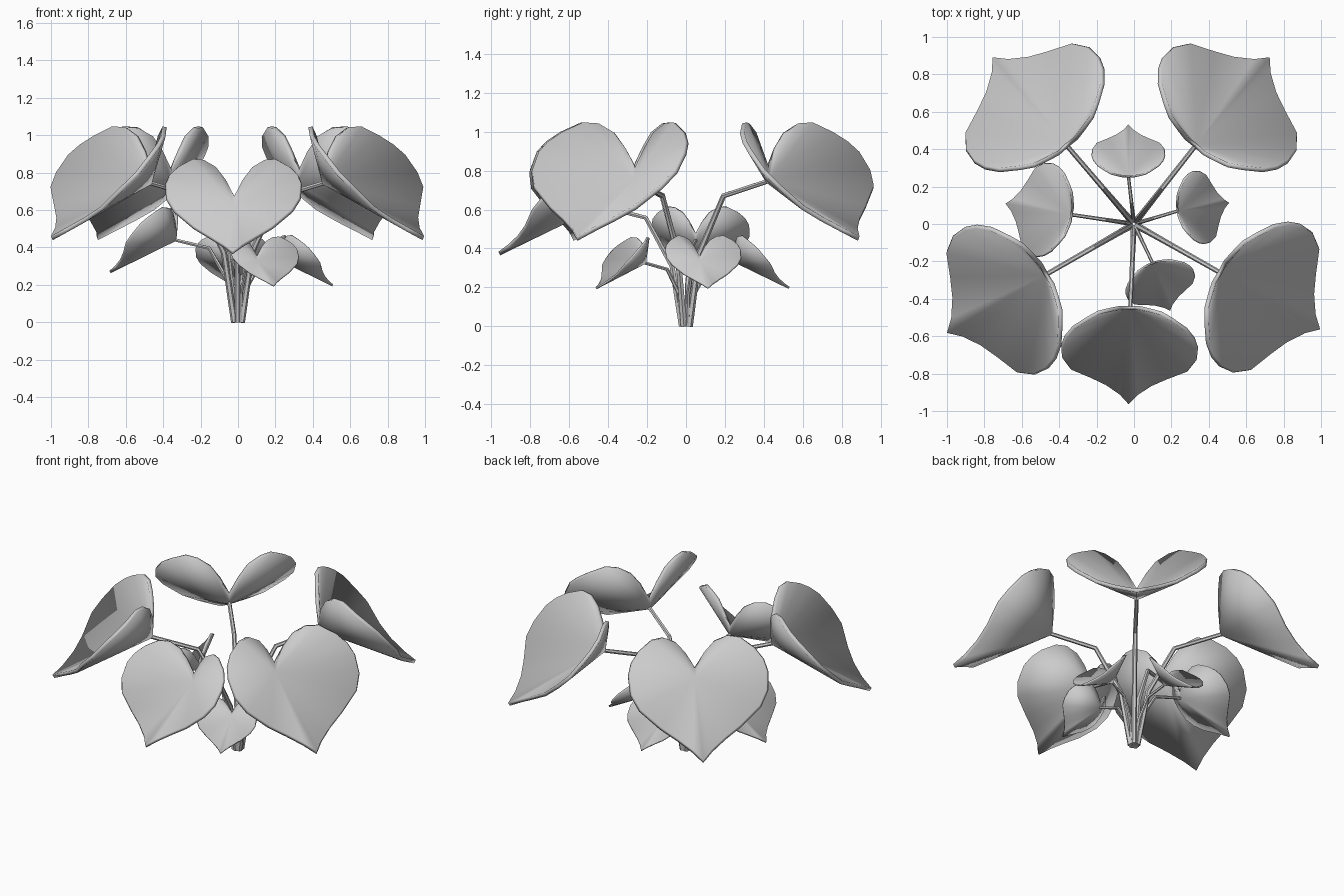
import bpy, bmesh, math
from mathutils import Vector, Matrix

if "Cube" in bpy.data.objects:
    bpy.data.objects.remove(bpy.data.objects["Cube"])

# Half outline of a folded heart leaf: (along, sideways, up) from the stalk joint
HALF = [(0, 0, .065), (-.003, .06, .17), (.01, .12, .25), (.03, .20, .295),
        (.07, .27, .30), (.13, .36, .25), (.19, .41, .20), (.25, .432, .145),
        (.33, .425, .05), (.395, .375, -.03), (.445, .25, -.135),
        (.49, .15, -.195), (.55, .06, -.25), (.61, 0, -.295)]


def shade(obj):
    bpy.ops.object.select_all(action='DESELECT')
    obj.select_set(True)
    bpy.context.view_layer.objects.active = obj
    bpy.ops.object.shade_smooth_by_angle(angle=math.radians(35))


def make_leaf(name, joint, angle, size):
    bm = bmesh.new()
    outline = HALF + [(a, -p, u) for a, p, u in HALF[-2:0:-1]]
    rim = [bm.verts.new(Vector(c) * size) for c in outline]
    centre = bm.verts.new((0, 0, 0))
    # Blade fans out from the stalk joint
    for i, v in enumerate(rim):
        bm.faces.new((centre, rim[(i + 1) % len(rim)], v))
    bmesh.ops.recalc_face_normals(bm, faces=bm.faces)
    bm.transform(Matrix.Translation(joint) @ Matrix.Rotation(math.radians(angle), 4, 'Z'))
    mesh = bpy.data.meshes.new(name)
    bm.to_mesh(mesh)
    bm.free()
    obj = bpy.data.objects.new(name, mesh)
    bpy.context.collection.objects.link(obj)
    mod = obj.modifiers.new("thickness", 'SOLIDIFY')
    mod.thickness = .024 * size
    mod.offset = 0
    shade(obj)


def make_stalk(name, joint, radius):
    x, y, z = joint
    out = Vector((x, y, 0))
    base = out.normalized() * .022
    pts = [base, out * .16 + Vector((0, 0, z * .5)),
           out * .46 + Vector((0, 0, z * .9)), Vector(joint)]
    curve = bpy.data.curves.new(name, 'CURVE')
    curve.dimensions = '3D'
    curve.bevel_depth = radius
    curve.bevel_resolution = 1
    curve.use_fill_caps = True
    spline = curve.splines.new('POLY')
    spline.points.add(len(pts) - 1)
    for sp, p, r in zip(spline.points, pts, (1.3, 1.15, 1, .9)):
        sp.co = (*p, 1)
        sp.radius = r
    obj = bpy.data.objects.new(name, curve)
    bpy.context.collection.objects.link(obj)
    bpy.ops.object.select_all(action='DESELECT')
    obj.select_set(True)
    bpy.context.view_layer.objects.active = obj
    bpy.ops.object.convert(target='MESH')
    shade(bpy.context.view_layer.objects.active)


# name, stalk joint, heading in degrees, leaf size
LEAVES = [
    ("front", (-.02, -.45, .62), -91, .835),
    ("right_front", (.46, -.26, .745), -29.5, 1),
    ("left_front", (-.47, -.27, .745), -149.5, 1),
    ("right_back", (.33, .42, .745), 50, 1),
    ("left_back", (-.36, .42, .745), 130, 1),
    ("small_back", (-.03, .255, .33), 90, .45),
    ("small_right", (.235, .07, .33), 9, .45),
    ("small_front", (.10, -.21, .325), -70, .44),
    ("small_left", (-.335, .05, .44), 170.5, .58),
]
for label, joint, angle, size in LEAVES:
    make_leaf(label + "_leaf", joint, angle, size)
    make_stalk(label + "_stalk", joint, .006 + .008 * size)
